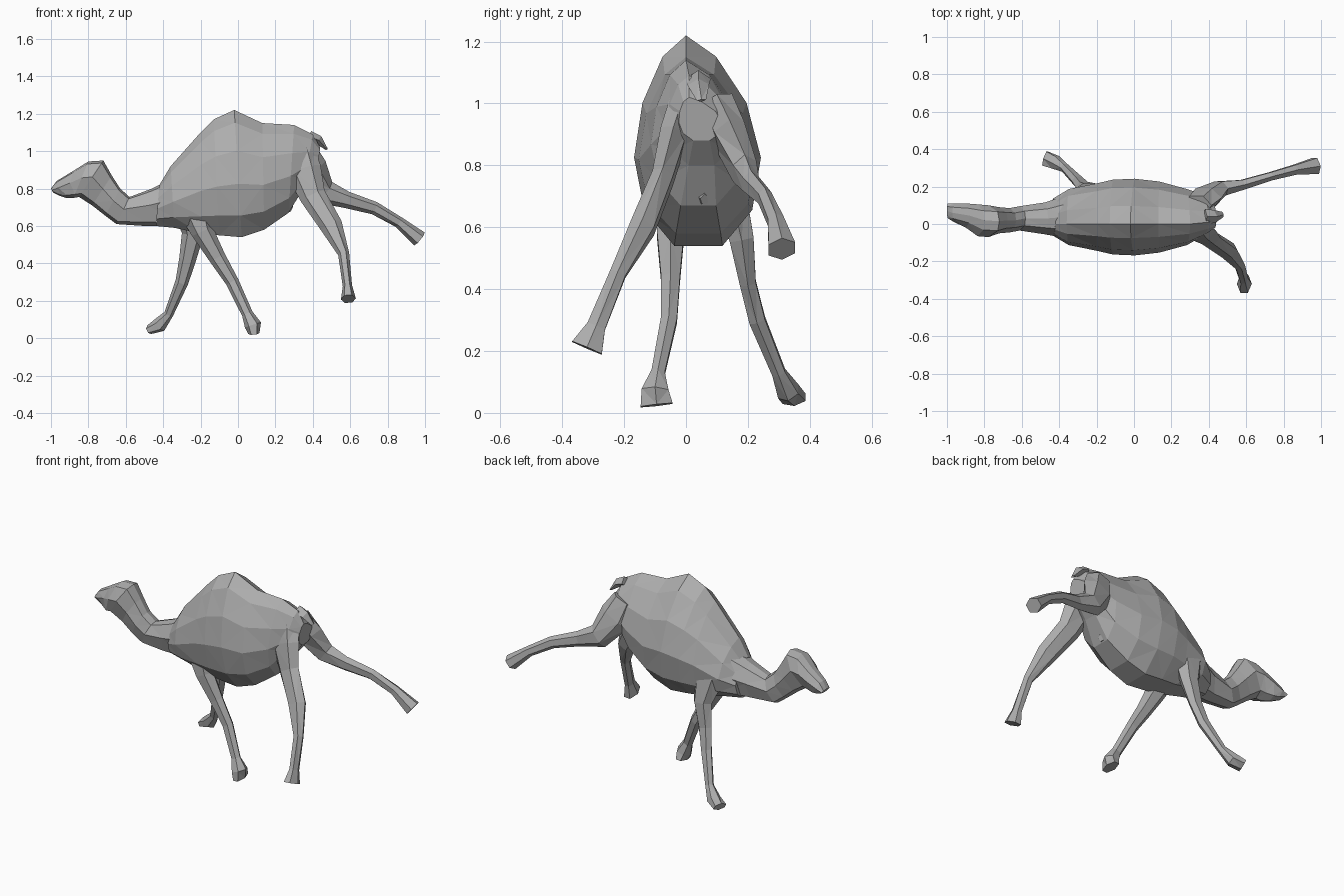
import bpy
import bmesh
import math
from mathutils import Vector

default_cube = bpy.data.objects.get("Cube")
if default_cube:
    bpy.data.objects.remove(default_cube, do_unlink=True)

# Single hide colour
hide_grey = bpy.data.materials.new("hide_grey")
hide_grey.use_nodes = True
colour = (0.42, 0.42, 0.42, 1)
hide_grey.diffuse_color = colour
hide_grey.node_tree.nodes["Principled BSDF"].inputs["Base Color"].default_value = colour


def loft(name, rings):
    """Skin a list of point rings with flat triangles and capped ends."""
    bm = bmesh.new()
    loops = [[bm.verts.new(point) for point in ring] for ring in rings]
    for first, second in zip(loops, loops[1:]):
        count = len(first)
        for i in range(count):
            j = (i + 1) % count
            bm.faces.new((first[i], first[j], second[j], second[i]))
    bm.faces.new(loops[0])
    bm.faces.new(loops[-1])
    bmesh.ops.recalc_face_normals(bm, faces=bm.faces)
    bmesh.ops.triangulate(bm, faces=bm.faces, quad_method='SHORT_EDGE')
    mesh = bpy.data.meshes.new(name)
    bm.to_mesh(mesh)
    bm.free()
    mesh.materials.append(hide_grey)
    obj = bpy.data.objects.new(name, mesh)
    bpy.context.collection.objects.link(obj)
    return obj


def section(outline, top_x, top_z, low_x, low_z, mid_y, half_width, lean=0):
    """Ring between a top point and a low point; outline holds (side, height)."""
    half = [(side, height) for side, height in outline]
    mirrored = [(-side, height) for side, height in reversed(outline) if side]
    ring = []
    for side, height in half + mirrored:
        ring.append(Vector((
            low_x + (top_x - low_x) * height,
            mid_y + side * half_width - lean * height ** 3,
            low_z + (top_z - low_z) * height)))
    return ring


def limb(name, path, sides=6):
    """Tube along (x, y, z, depth, width) joints, depth lying in the side plane."""
    points = [Vector(joint[:3]) for joint in path]
    rings = []
    for i, (x, y, z, depth, width) in enumerate(path):
        along = (points[min(i + 1, len(points) - 1)] - points[max(i - 1, 0)]).normalized()
        across = along.cross(Vector((0, 1, 0))).normalized()
        outward = along.cross(across)
        ring = []
        for k in range(sides):
            angle = math.tau * k / sides
            ring.append(points[i] + across * depth * math.cos(angle)
                        + outward * width * math.sin(angle))
        rings.append(ring)
    return loft(name, rings)


# Barrel body with the hump: top x, top z, low x, low z, mid y, half width
body_outline = [(0, 1), (.42, .9), (.82, .68), (1, .42), (.85, .17), (.38, 0)]
body_rows = [
    (-.42, .82, -.44, .6, .04, .1),
    (-.36, .92, -.34, .59, .04, .15),
    (-.2, 1.1, -.2, .56, .04, .18),
    (-.13, 1.17, -.1, .55, .04, .2),
    (-.02, 1.22, .02, .54, .04, .205),
    (.13, 1.15, .14, .58, .04, .19),
    (.3, 1.14, .27, .67, .04, .15),
    (.4, 1.09, .35, .8, .05, .11),
    (.44, 1.02, .42, .88, .05, .07),
]
loft("body", [section(body_outline, *row, lean=.04) for row in body_rows])

# Low slung neck rising into the head and tapering to the muzzle
neck_outline = [(0, 1), (.6, .93), (1, .55), (.65, .1), (0, 0)]
neck_rows = [
    (-.34, .86, -.34, .6, .04, .12),
    (-.46, .8, -.5, .6, .03, .085),
    (-.58, .755, -.65, .61, .03, .065),
    (-.63, .8, -.71, .655, .02, .065),
    (-.675, .87, -.78, .71, .02, .07),
    (-.72, .95, -.85, .755, .015, .085),
    (-.8, .945, -.88, .75, .02, .085),
    (-.88, .895, -.92, .75, .045, .065),
    (-.97, .84, -.95, .76, .06, .05),
    (-1, .8, -.99, .78, .07, .04),
]
loft("neck_and_head", [section(neck_outline, *row) for row in neck_rows])

# Front legs, from shoulder to splayed foot
limb("front_right_leg", [
    (-.25, -.04, .74, .1, .06),
    (-.19, -.05, .57, .06, .05),
    (-.11, -.05, .43, .045, .035),
    (-.03, -.055, .3, .035, .03),
    (.05, -.09, .13, .03, .025),
    (.08, -.1, .07, .045, .05),
    (.085, -.095, .025, .03, .06),
])
limb("front_left_leg", [
    (-.26, .14, .72, .1, .06),
    (-.24, .18, .56, .06, .045),
    (-.27, .2, .42, .045, .03),
    (-.3, .23, .3, .035, .03),
    (-.37, .3, .13, .025, .025),
    (-.42, .33, .07, .04, .04),
    (-.475, .35, .045, .025, .045),
])

# Hind legs, with heavy thighs and thin shanks
limb("hind_right_leg", [
    (.33, -.01, 1.0, .08, .05),
    (.35, -.04, .9, .095, .05),
    (.4, -.075, .76, .07, .04),
    (.5, -.14, .6, .06, .045),
    (.565, -.22, .45, .03, .03),
    (.585, -.29, .28, .025, .035),
    (.59, -.32, .21, .04, .06),
])
limb("hind_left_leg", [
    (.34, .1, 1.0, .08, .06),
    (.38, .14, .9, .1, .06),
    (.46, .19, .78, .07, .045),
    (.58, .21, .74, .045, .03),
    (.73, .255, .695, .035, .025),
    (.86, .29, .62, .03, .03),
    (.97, .31, .53, .045, .05),
])

# Short tail and the belly tuft between the thighs
limb("tail", [
    (.38, .04, 1.08, .03, .04),
    (.43, .04, 1.06, .025, .035),
    (.475, .05, 1.01, .006, .015),
], sides=4)
limb("belly_tuft", [
    (.22, .05, .76, .08, .05),
    (.25, .05, .71, .06, .035),
    (.285, .06, .69, .02, .015),
], sides=5)
